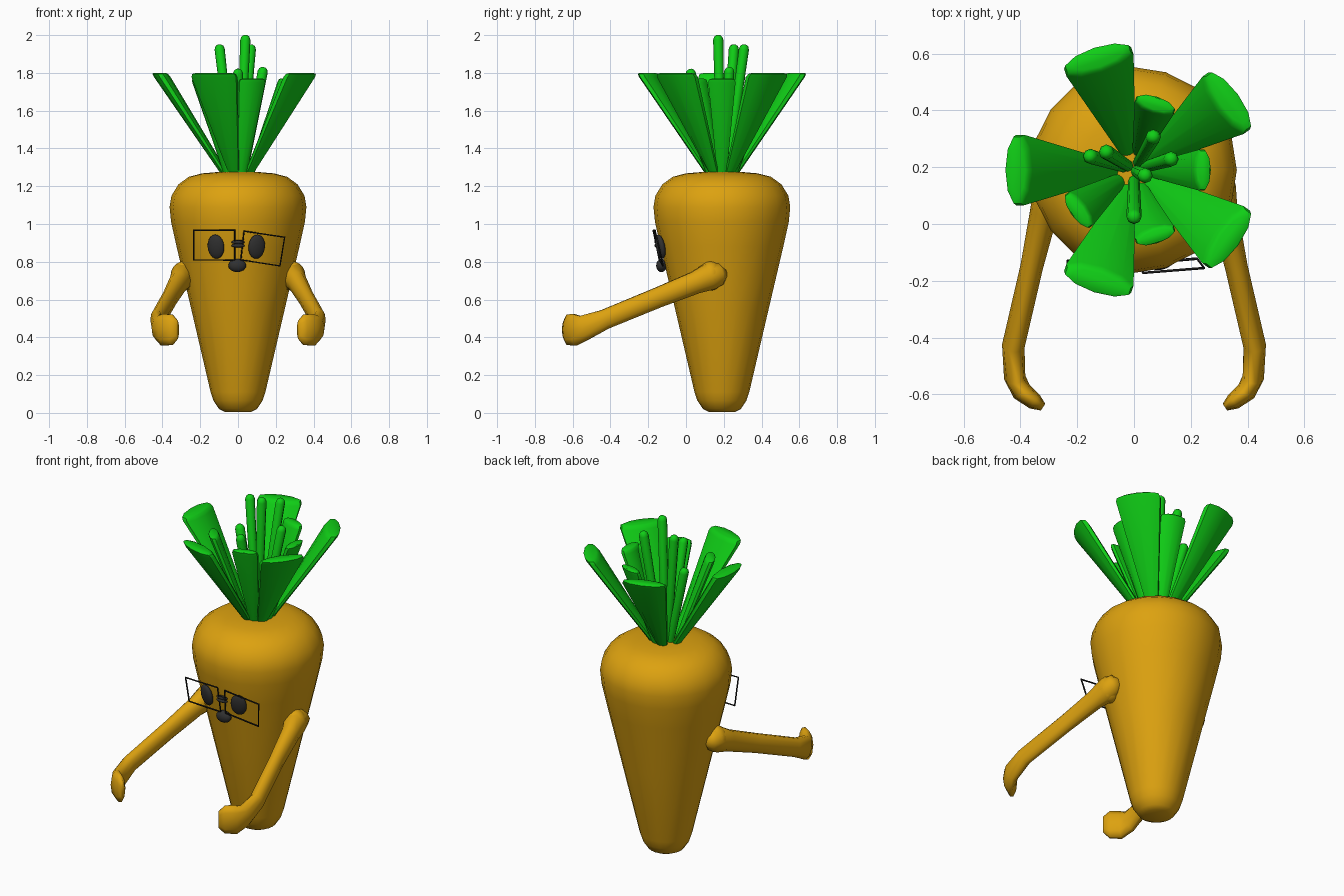
import bpy, bmesh, math
from mathutils import Vector

cube = bpy.data.objects.get("Cube")
if cube:
    bpy.data.objects.remove(cube)

AXIS_Y = 0.19  # body axis sits behind the origin
UP = Vector((0, 0, 1))


def material(name, rgb):
    m = bpy.data.materials.new(name)
    m.use_nodes = True
    m.diffuse_color = (*rgb, 1)
    bsdf = m.node_tree.nodes["Principled BSDF"]
    bsdf.inputs["Base Color"].default_value = (*rgb, 1)
    bsdf.inputs["Roughness"].default_value = 0.7
    return m


ORANGE = material("carrot orange", (0.72, 0.36, 0.005))
GREEN = material("leaf green", (0.005, 0.62, 0.008))
GREY = material("dark grey", (0.03, 0.03, 0.03))
BLACK = material("frame black", (0.01, 0.01, 0.01))


def loft(name, rings, sides, mat, angle=50):
    """Skin a list of (centre, half axis u, half axis v) ellipses and cap both ends."""
    bm = bmesh.new()
    loops = []
    for c, u, v in rings:
        turn = [2 * math.pi * i / sides for i in range(sides)]
        loops.append([bm.verts.new(c + u * math.cos(a) + v * math.sin(a)) for a in turn])
    for a, b in zip(loops, loops[1:]):
        for i in range(sides):
            j = (i + 1) % sides
            bm.faces.new((a[i], a[j], b[j], b[i]))
    bm.faces.new(loops[0])
    bm.faces.new(loops[-1])
    bmesh.ops.recalc_face_normals(bm, faces=bm.faces)
    mesh = bpy.data.meshes.new(name)
    bm.to_mesh(mesh)
    bm.free()
    mesh.materials.append(mat)
    obj = bpy.data.objects.new(name, mesh)
    bpy.context.collection.objects.link(obj)
    smooth(obj, angle)
    return obj


def smooth(obj, angle=50):
    bpy.ops.object.select_all(action='DESELECT')
    obj.select_set(True)
    bpy.context.view_layer.objects.active = obj
    bpy.ops.object.shade_smooth_by_angle(angle=math.radians(angle))


def ellipsoid(name, loc, size, mat, tilt=(0, 0, 0)):
    bpy.ops.mesh.primitive_uv_sphere_add(segments=16, ring_count=10, location=loc, rotation=tilt)
    obj = bpy.context.object
    obj.name = name
    obj.scale = size
    obj.data.materials.append(mat)
    smooth(obj, 80)
    return obj


# Body: tapered root with a rounded shoulder
profile = [(0.07, 0.005), (0.1, 0.02), (0.13, 0.065), (0.145, 0.11), (0.25, 0.56), (0.325, 0.88),
           (0.354, 1.01), (0.362, 1.09), (0.352, 1.15), (0.315, 1.21), (0.26, 1.25),
           (0.19, 1.268), (0.11, 1.275), (0.03, 1.275)]
loft("body", [(Vector((0, AXIS_Y, z)), Vector((r, 0, 0)), Vector((0, r, 0))) for r, z in profile],
     20, ORANGE, 60)


# Broad leaves: flattened cones that flare outward
def leaf(name, degrees, reach, width, thick, top):
    a = math.radians(degrees)
    out, side = Vector((math.cos(a), math.sin(a), 0)), Vector((-math.sin(a), math.cos(a), 0))
    rings = []
    for t, shrink in ((0, 1), (0.96, 1), (0.99, 0.92), (1, 0.72)):
        c = Vector((0, AXIS_Y, 1.25)) + out * (0.06 + (reach - 0.06) * t) + UP * (top - 1.25) * t
        rings.append((c, out * (0.02 + (thick - 0.02) * t) * shrink,
                      side * (0.025 + (width - 0.025) * t) * shrink))
    loft(name, rings, 10, GREEN)


for i in range(5):
    leaf(f"outer_leaf_{i + 1}", 36 + 72 * i, 0.415, 0.135, 0.045, 1.8)
for i, degrees in enumerate((0, 72, 216, 288)):
    leaf(f"inner_leaf_{i + 1}", degrees, 0.245, 0.078, 0.03, 1.77)

# Thin stalks with rounded tips
stalk_tips = [(-0.1, 0.255, 1.95), (0.07, 0.31, 1.95), (0.04, 0.17, 2.0),
              (0.135, 0.23, 1.83), (0.0, 0.02, 1.82), (-0.16, 0.24, 1.76)]
for i, tip in enumerate(stalk_tips):
    tip = Vector(tip)
    base = Vector((tip.x * 0.2, AXIS_Y + (tip.y - AXIS_Y) * 0.2, 1.25))
    d = (tip - base).normalized()
    u = d.cross(Vector((0, 1, 0))).normalized()
    v = d.cross(u)
    steps = ((base, 0.02), (tip - d * 0.025, 0.027), (tip - d * 0.008, 0.021), (tip, 0.01))
    loft(f"stalk_{i + 1}", [(c, u * r, v * r) for c, r in steps], 8, GREEN, 60)

# Arms: reach forward, hands curl inward (centre, half width, half height)
arm_path = [((0.27, 0.2, 0.74), 0.03, 0.03), ((0.285, 0.18, 0.735), 0.06, 0.06),
            ((0.295, 0.12, 0.72), 0.065, 0.075), ((0.315, 0.05, 0.69), 0.05, 0.062),
            ((0.36, -0.15, 0.61), 0.04, 0.056), ((0.425, -0.43, 0.495), 0.04, 0.055),
            ((0.42, -0.54, 0.45), 0.038, 0.07), ((0.395, -0.59, 0.44), 0.036, 0.088),
            ((0.35, -0.625, 0.44), 0.03, 0.085), ((0.32, -0.645, 0.44), 0.014, 0.05)]
for label, s in (("left", 1), ("right", -1)):
    pts = [Vector((s * p[0], p[1], p[2])) for p, w, h in arm_path]
    rings = []
    for i, (p, w, h) in enumerate(arm_path):
        d = (pts[min(i + 1, len(pts) - 1)] - pts[max(i - 1, 0)]).normalized()
        u = d.cross(UP).normalized()
        rings.append((pts[i], u * w, u.cross(d) * h))
    loft(f"{label}_arm", rings, 10, ORANGE, 70)
    ellipsoid(f"{label}_shoulder", (s * 0.285, 0.13, 0.725), (0.072, 0.065, 0.078), ORANGE)

# Face: eyes, nose and the knot between the lenses
ellipsoid("right_eye", (-0.117, -0.13, 0.88), (0.046, 0.022, 0.065), GREY, (0.2, 0, -0.3))
ellipsoid("left_eye", (0.099, -0.135, 0.88), (0.046, 0.022, 0.065), GREY, (0.2, 0, 0.3))
ellipsoid("nose", (-0.004, -0.13, 0.78), (0.047, 0.028, 0.035), GREY)
for i, z in enumerate((0.904, 0.886)):
    ellipsoid(f"bridge_{i + 1}", (0, -0.153, z), (0.036, 0.014, 0.011), GREY)


# Spectacle frames: bent wire rectangles
def wire(name, corners, closed=True):
    curve = bpy.data.curves.new(name, 'CURVE')
    curve.dimensions = '3D'
    curve.bevel_depth = 0.005
    curve.bevel_resolution = 1
    curve.use_fill_caps = True
    spline = curve.splines.new('POLY')
    spline.points.add(len(corners) - 1)
    for point, co in zip(spline.points, corners):
        point.co = (*co, 1)
    spline.use_cyclic_u = closed
    curve.materials.append(BLACK)
    bpy.context.collection.objects.link(bpy.data.objects.new(name, curve))


wire("right_lens_frame", [(-0.235, -0.165, 0.967), (-0.017, -0.172, 0.967),
                          (-0.017, -0.14, 0.808), (-0.235, -0.13, 0.81)])
wire("left_lens_frame", [(0.032, -0.172, 0.962), (0.247, -0.155, 0.93),
                         (0.222, -0.122, 0.778), (0.015, -0.14, 0.81)])
wire("frame_link", [(-0.017, -0.16, 0.91), (0.025, -0.16, 0.91)], False)
